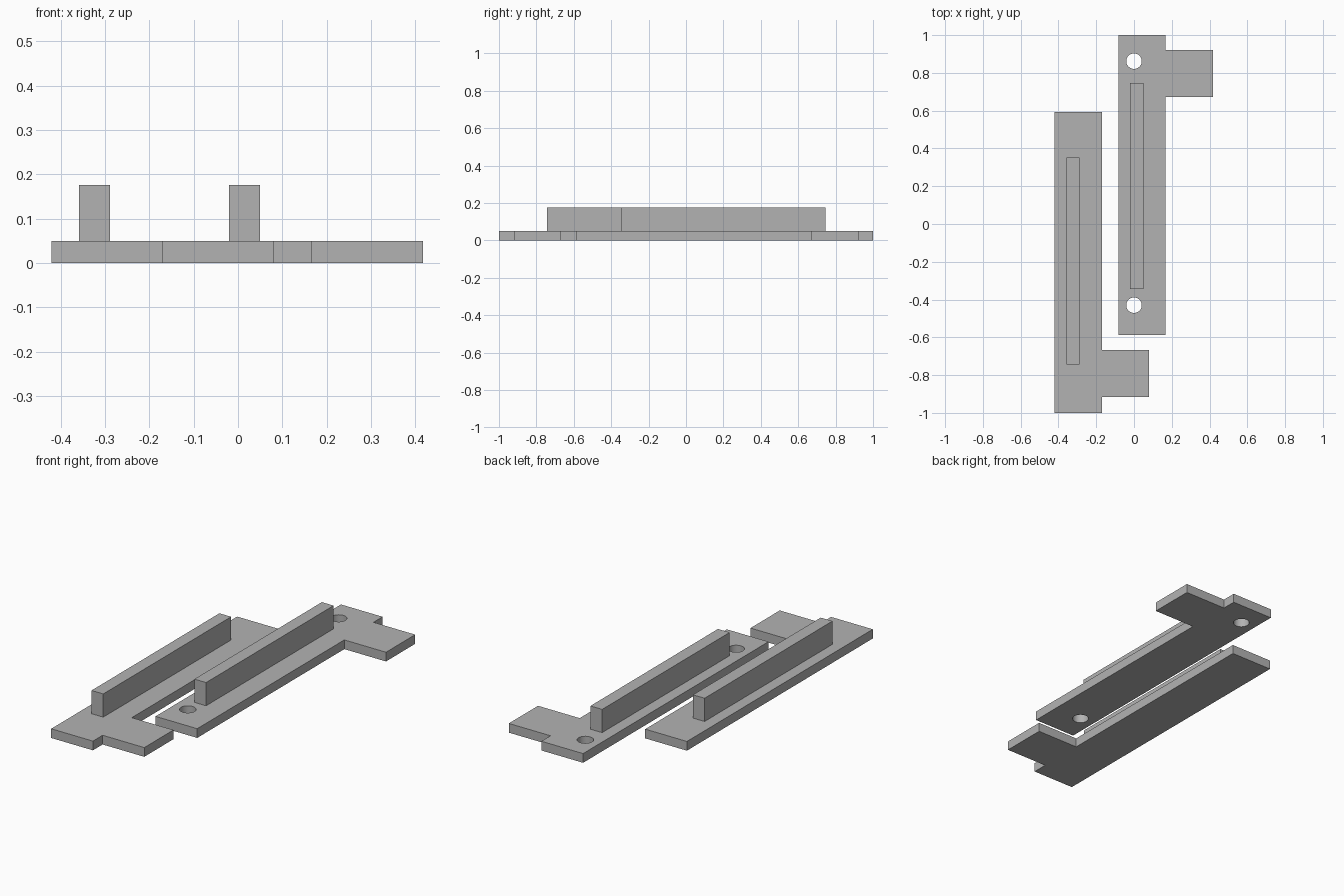
import bpy
import bmesh
import math

cube = bpy.data.objects.get("Cube")
if cube:
    bpy.data.objects.remove(cube, do_unlink=True)

THICK, TOP = 0.05, 0.176   # plate thickness, rib top
WIDTH = 0.25

grey = bpy.data.materials.new("plain_grey")
grey.use_nodes = True
grey.diffuse_color = (0.45, 0.45, 0.45, 1)
grey.node_tree.nodes["Principled BSDF"].inputs["Base Color"].default_value = grey.diffuse_color


def prism(name, outline, z0, z1):
    """Extrude a flat outline from z0 up to z1."""
    bm = bmesh.new()
    face = bm.faces.new([bm.verts.new((x, y, z0)) for x, y in outline])
    res = bmesh.ops.extrude_face_region(bm, geom=[face])
    verts = [v for v in res["geom"] if isinstance(v, bmesh.types.BMVert)]
    bmesh.ops.translate(bm, verts=verts, vec=(0, 0, z1 - z0))
    bmesh.ops.recalc_face_normals(bm, faces=bm.faces)
    mesh = bpy.data.meshes.new(name)
    bm.to_mesh(mesh)
    bm.free()
    mesh.materials.append(grey)
    obj = bpy.data.objects.new(name, mesh)
    bpy.context.collection.objects.link(obj)
    return obj


def rect(x0, x1, y0, y1):
    return [(x0, y0), (x1, y0), (x1, y1), (x0, y1)]


def tabbed_plate(name, x, y0, y1, tab0, tab1):
    """Long plate with a square tab on its +x side."""
    e = x + WIDTH
    return prism(name, [(x, y0), (e, y0), (e, tab0), (e + WIDTH, tab0),
                        (e + WIDTH, tab1), (e, tab1), (e, y1), (x, y1)], 0, THICK)


# Solid plate with its upright rib
tabbed_plate("right_plate", -0.42, -1.0, 0.592, -0.917, -0.667)
prism("right_rib", rect(-0.358, -0.288, -0.743, 0.352), THICK, TOP)

# Drilled plate, its tab at the back
drilled = tabbed_plate("left_plate", -0.083, -0.588, 1.0, 0.672, 0.922)
prism("left_rib", rect(-0.02, 0.05, -0.345, 0.747), THICK, TOP)

# Screw holes
SIDES, RADIUS = 32, 0.041
for label, y in (("front", -0.43), ("back", 0.862)):
    ring = [(RADIUS * math.cos(math.tau * i / SIDES), y + RADIUS * math.sin(math.tau * i / SIDES))
            for i in range(SIDES)]
    cutter = prism(label + "_hole_cutter", ring, -THICK, 2 * THICK)
    cutter.hide_render = True
    cutter.hide_set(True)
    cut = drilled.modifiers.new(label + "_hole", "BOOLEAN")
    cut.operation = "DIFFERENCE"
    cut.solver = "EXACT"
    cut.object = cutter

# Apply the cuts, then remove the helpers
bpy.context.view_layer.objects.active = drilled
drilled.select_set(True)
for name in [m.name for m in drilled.modifiers]:
    helper = drilled.modifiers[name].object
    bpy.ops.object.modifier_apply(modifier=name)
    bpy.data.objects.remove(helper, do_unlink=True)
bpy.ops.object.shade_smooth_by_angle(angle=math.radians(30))
